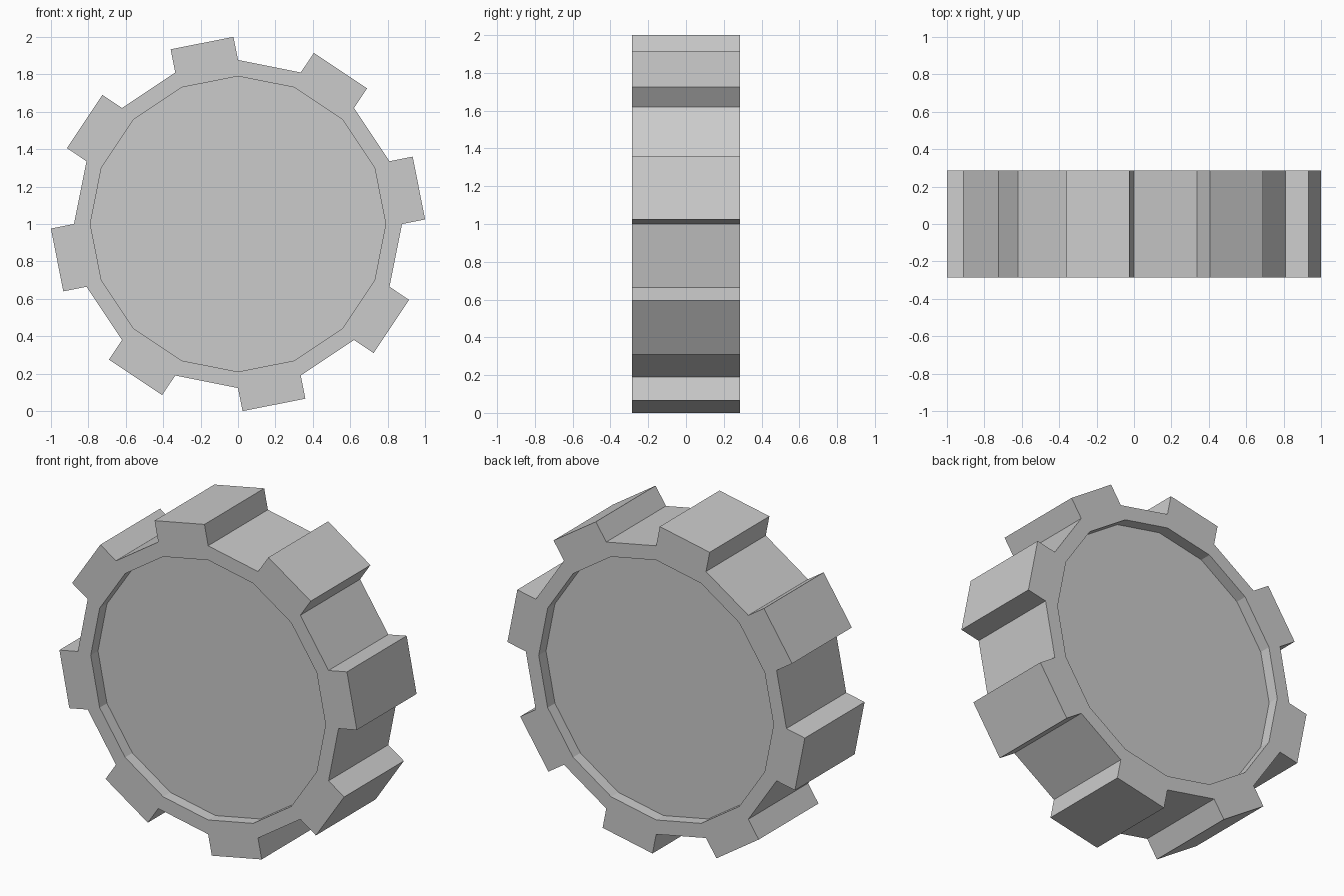
import bpy, bmesh
from math import cos, sin, pi

if "Cube" in bpy.data.objects:
    bpy.data.objects.remove(bpy.data.objects["Cube"])

SIDES, R_OUT, R_IN = 16, 0.877, 0.79
TIP, HALF, RECESS = 0.126, 0.287, 0.07

bm = bmesh.new()


def ring(radius, y):
    return [bm.verts.new((radius * cos(2 * pi * i / SIDES), y,
                          1 + radius * sin(2 * pi * i / SIDES)))
            for i in range(SIDES)]


# Rim and both recessed discs: rings joined from the front disc to the back disc
rings = [ring(R_IN, -HALF + RECESS), ring(R_IN, -HALF), ring(R_OUT, -HALF),
         ring(R_OUT, HALF), ring(R_IN, HALF), ring(R_IN, HALF - RECESS)]
bands = []
for a, b in zip(rings, rings[1:]):
    bands.append([bm.faces.new((a[i], a[(i + 1) % SIDES], b[(i + 1) % SIDES], b[i]))
                  for i in range(SIDES)])
bm.faces.new(rings[0])
bm.faces.new(rings[-1])
bmesh.ops.recalc_face_normals(bm, faces=bm.faces[:])

# Teeth: every other outer face pushed straight out
teeth = bands[2][::2]
directions = [f.normal.copy() for f in teeth]
for face, direction in zip(teeth, directions):
    tip = bmesh.ops.extrude_discrete_faces(bm, faces=[face])["faces"][0]
    bmesh.ops.translate(bm, verts=tip.verts[:], vec=direction * TIP)
bmesh.ops.recalc_face_normals(bm, faces=bm.faces[:])

mesh = bpy.data.meshes.new("toothed_wheel")
bm.to_mesh(mesh)
bm.free()
wheel = bpy.data.objects.new("toothed_wheel", mesh)
bpy.context.collection.objects.link(wheel)
